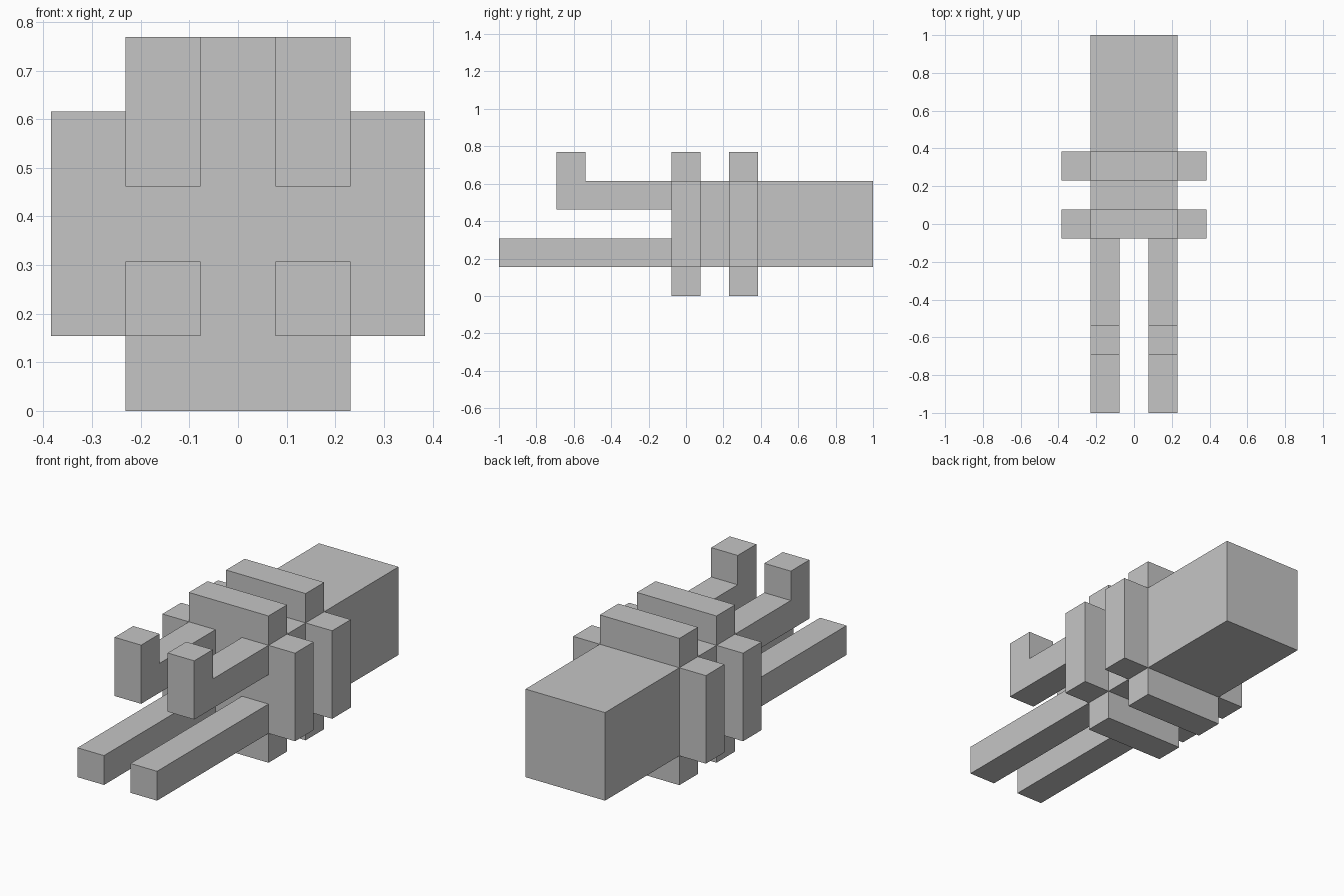
import bpy
import bmesh
from mathutils import Vector

cube = bpy.data.objects.get("Cube")
if cube:
    bpy.data.objects.remove(cube, do_unlink=True)

S = 2 / 13                              # edge of one building block
ORIGIN = Vector((-2.5 * S, -1, 0))

grey = bpy.data.materials.new("plain grey")
grey.use_nodes = True
grey.diffuse_color = (0.56, 0.56, 0.56, 1)
grey.node_tree.nodes["Principled BSDF"].inputs["Base Color"].default_value = grey.diffuse_color


def box(low, high):
    """Set of block cells between two corners."""
    return {(x, y, z) for x in range(low[0], high[0])
            for y in range(low[1], high[1]) for z in range(low[2], high[2])}


def ring(y):
    """Cross-shaped slice: a wide bar and a tall bar, leaving the corners open."""
    return box((0, y, 1), (5, y + 1, 4)) | box((1, y, 0), (4, y + 1, 5))


parts = {
    "front_ring": ring(6),
    "waist": box((1, 7, 1), (4, 8, 4)),
    "rear_ring": ring(8),
    "rear_body": box((1, 9, 1), (4, 13, 4)),
}
# Paired limbs: straight lower bars and upper bars with raised tips
for side, x in (("right", 1), ("left", 3)):
    parts["lower_bar_" + side] = box((x, 0, 1), (x + 1, 6, 2))
    parts["upper_bar_" + side] = (box((x, 2, 3), (x + 1, 6, 4))
                                  | box((x, 2, 4), (x + 1, 3, 5)))

solid = set().union(*parts.values())


def build(name, cells):
    """Skin the cells, leaving out faces hidden where parts join."""
    bm = bmesh.new()
    for cell in sorted(cells):
        centre = Vector(cell) + Vector((0.5, 0.5, 0.5))
        for axis in range(3):
            for sign in (-1, 1):
                n = Vector((0, 0, 0))
                n[axis] = sign
                if tuple(int(c) for c in Vector(cell) + n) in solid:
                    continue
                u = Vector((0, 0, 0))
                u[(axis + 1) % 3] = 1
                v = n.cross(u)
                corners = [(n + u + v), (n - u + v), (n - u - v), (n + u - v)]
                bm.faces.new([bm.verts.new(ORIGIN + (centre + c / 2) * S) for c in corners])
    bmesh.ops.remove_doubles(bm, verts=bm.verts, dist=S / 100)
    # Merge flat neighbours into large clean faces
    bmesh.ops.dissolve_limit(bm, angle_limit=0.01, verts=bm.verts, edges=bm.edges)
    mesh = bpy.data.meshes.new(name)
    bm.to_mesh(mesh)
    bm.free()
    mesh.materials.append(grey)
    bpy.context.collection.objects.link(bpy.data.objects.new(name, mesh))


for part_name, part_cells in parts.items():
    build(part_name, part_cells)
